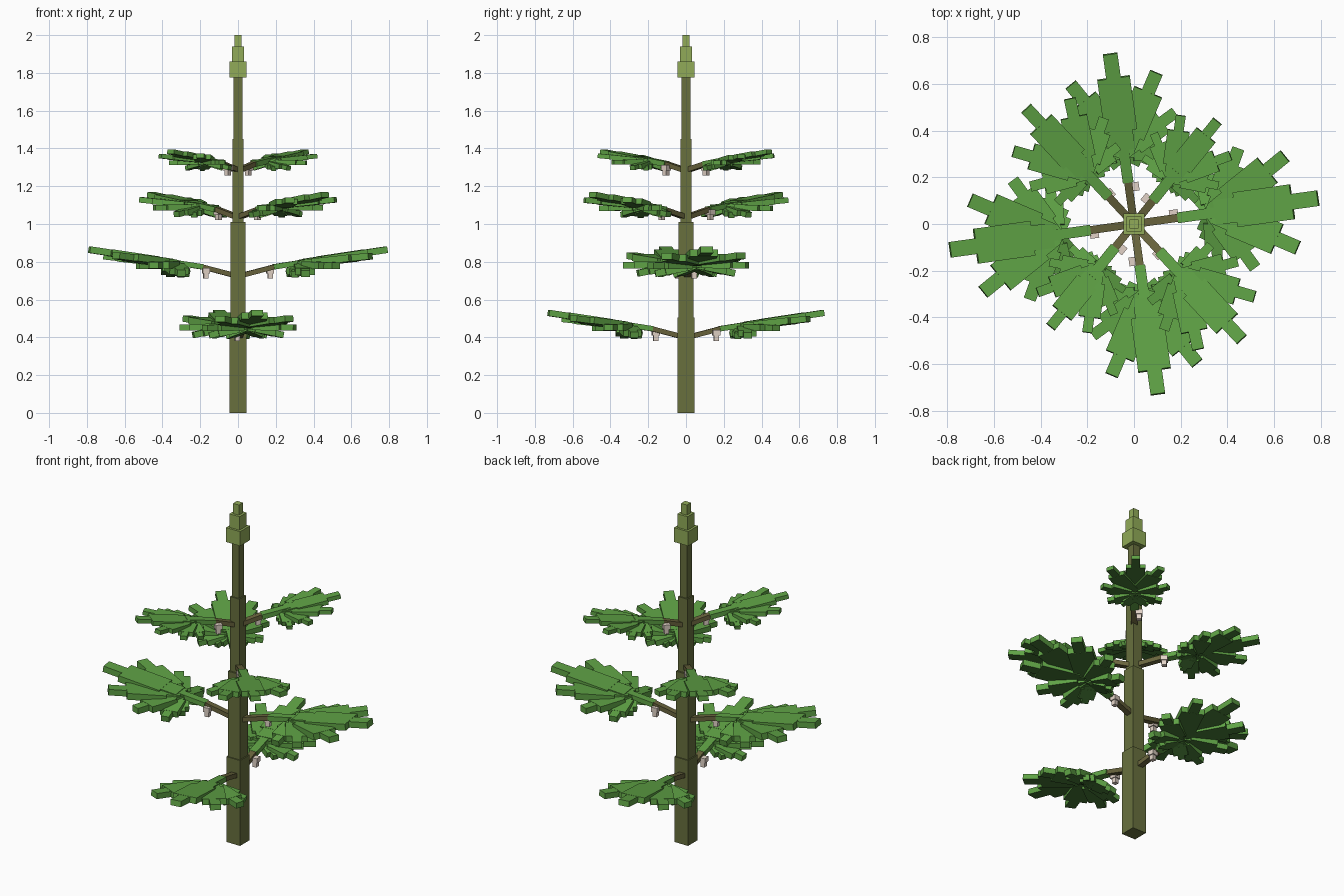
import bpy, bmesh, math
from mathutils import Matrix, Vector

if "Cube" in bpy.data.objects:
    bpy.data.objects.remove(bpy.data.objects["Cube"], do_unlink=True)


def material(name, rgb):
    m = bpy.data.materials.new(name)
    m.use_nodes = True
    m.diffuse_color = (*rgb, 1)
    bsdf = m.node_tree.nodes["Principled BSDF"]
    bsdf.inputs["Base Color"].default_value = (*rgb, 1)
    bsdf.inputs["Roughness"].default_value = 0.9
    return m


STALK = material("olive stalk", (0.138, 0.163, 0.048))
BRANCH = material("brown olive branch", (0.140, 0.128, 0.046))
LEAF = material("leaf green", (0.115, 0.365, 0.060))
LEAF_UNDER = material("dark leaf underside", (0.060, 0.185, 0.036))
TIP = material("pale green tip", (0.285, 0.410, 0.098))
BUD = material("pale pink bud", (0.76, 0.65, 0.57))


def add_box(bm, size, matrix):
    bmesh.ops.create_cube(bm, size=1, matrix=matrix @ Matrix.Diagonal((*size, 1)))


def finish(bm, name, *mats):
    mesh = bpy.data.meshes.new(name)
    bm.to_mesh(mesh)
    bm.free()
    for mat in mats:
        mesh.materials.append(mat)
    obj = bpy.data.objects.new(name, mesh)
    bpy.context.collection.objects.link(obj)


def upright_box(name, half, z0, z1, mat):
    bm = bmesh.new()
    add_box(bm, (2 * half, 2 * half, z1 - z0), Matrix.Translation((0, 0, (z0 + z1) / 2)))
    finish(bm, name, mat)


def beam(name, start, end, width, height, mat):
    """Square bar between two points, kept level across its width."""
    d = end - start
    rot = Matrix.Rotation(math.atan2(d.y, d.x), 4, 'Z') @ Matrix.Rotation(-math.atan2(d.z, d.xy.length), 4, 'Y')
    bm = bmesh.new()
    add_box(bm, (d.length, width, height), Matrix.Translation((start + end) / 2) @ rot)
    finish(bm, name, mat)


def polar(r, azimuth, z):
    return Vector((r * math.cos(azimuth), r * math.sin(azimuth), z))


# Stalk sections and the stepped growing tip
for name, half, z0, z1, mat in [
        ("stalk_base", 0.045, 0, 0.505, STALK), ("stalk_lower", 0.039, 0.505, 1.01, STALK),
        ("stalk_middle", 0.030, 1.01, 1.45, STALK), ("stalk_upper", 0.023, 1.45, 1.775, STALK),
        ("tip_wide", 0.046, 1.775, 1.86, TIP), ("tip_middle", 0.033, 1.86, 1.94, TIP),
        ("tip_narrow", 0.019, 1.94, 2.0, TIP)]:
    upright_box(name, half, z0, z1, mat)

# Leaflets: angle from the leaf axis, length relative to the middle one
LEAFLETS = [(0, 1.0), (31, 0.86), (62, 0.65), (95, 0.48), (122, 0.28)]
# Leaflet segments: start, end, width, relative to the leaflet
SEGMENTS = [(0.0, 0.30, 0.24), (0.20, 0.75, 0.335), (0.70, 1.0, 0.15)]


def leaf(name, centre, azimuth, length):
    bm = bmesh.new()
    thick = 0.078 * length
    for i, (angle, ratio) in enumerate(LEAFLETS):
        for side in ((1,) if angle == 0 else (1, -1)):
            rel = math.radians(angle)
            pitch = math.atan(-0.17 + 0.32 * math.cos(rel))
            drop = 0.012 * i * length + (0.005 * length if side < 0 else 0)
            frame = (Matrix.Translation(centre - Vector((0, 0, drop)))
                     @ Matrix.Rotation(azimuth + side * rel, 4, 'Z')
                     @ Matrix.Rotation(-pitch, 4, 'Y'))
            full = length * ratio
            for j, (a, b, w) in enumerate(SEGMENTS):
                size = ((b - a) * full, w * length * (0.4 + 0.6 * ratio), thick * (1 + 0.06 * (j == 1)))
                add_box(bm, size, frame @ Matrix.Translation(((a + b) / 2 * full, 0, 0)))
    # Faces looking down are darker
    bm.normal_update()
    for f in bm.faces:
        f.material_index = 1 if f.normal.z < -0.7 else 0
    finish(bm, name, LEAF, LEAF_UNDER)


# Tiers: base height, azimuth, branch end, leaf centre, leaf length, bud radius, bud turn
TIERS = [(0.398, 98, 0.19, 0.32, 0.42, 0.160, -9),
         (0.723, 8, 0.20, 0.35, 0.45, 0.175, 6),
         (1.035, 133, 0.17, 0.305, 0.375, 0.165, -4),
         (1.283, 51, 0.14, 0.260, 0.31, 0.120, 12)]

for tier, (z, az, r_branch, r_leaf, length, r_bud, turn) in enumerate(TIERS, 1):
    for side, flip in (("a", 0), ("b", 180)):
        a = math.radians(az + flip)
        tag = f"{tier}_{side}"
        joint = polar(r_branch, a, z + 0.26 * r_branch)
        centre = polar(r_leaf, a, joint.z + 0.15 * (r_leaf - r_branch))
        beam(f"branch_{tag}", polar(0, a, z), joint, 0.034, 0.026, BRANCH)
        beam(f"leaf_stalk_{tag}", polar(r_branch - 0.01, a, joint.z - 0.002),
             polar(r_leaf + 0.03, a, centre.z + 0.005), 0.046, 0.028, LEAF)
        leaf(f"leaf_{tag}", centre, a, length)
        # Bud hanging below the branch
        bm = bmesh.new()
        spot = polar(r_bud, a + math.radians(turn), z + 0.26 * r_bud - 0.016)
        turn_z = Matrix.Rotation(a, 4, 'Z')
        add_box(bm, (0.038, 0.038, 0.028), Matrix.Translation(spot) @ turn_z)
        add_box(bm, (0.026, 0.026, 0.032), Matrix.Translation(spot - Vector((0, 0, 0.026))) @ turn_z)
        finish(bm, f"bud_{tag}", BUD)
